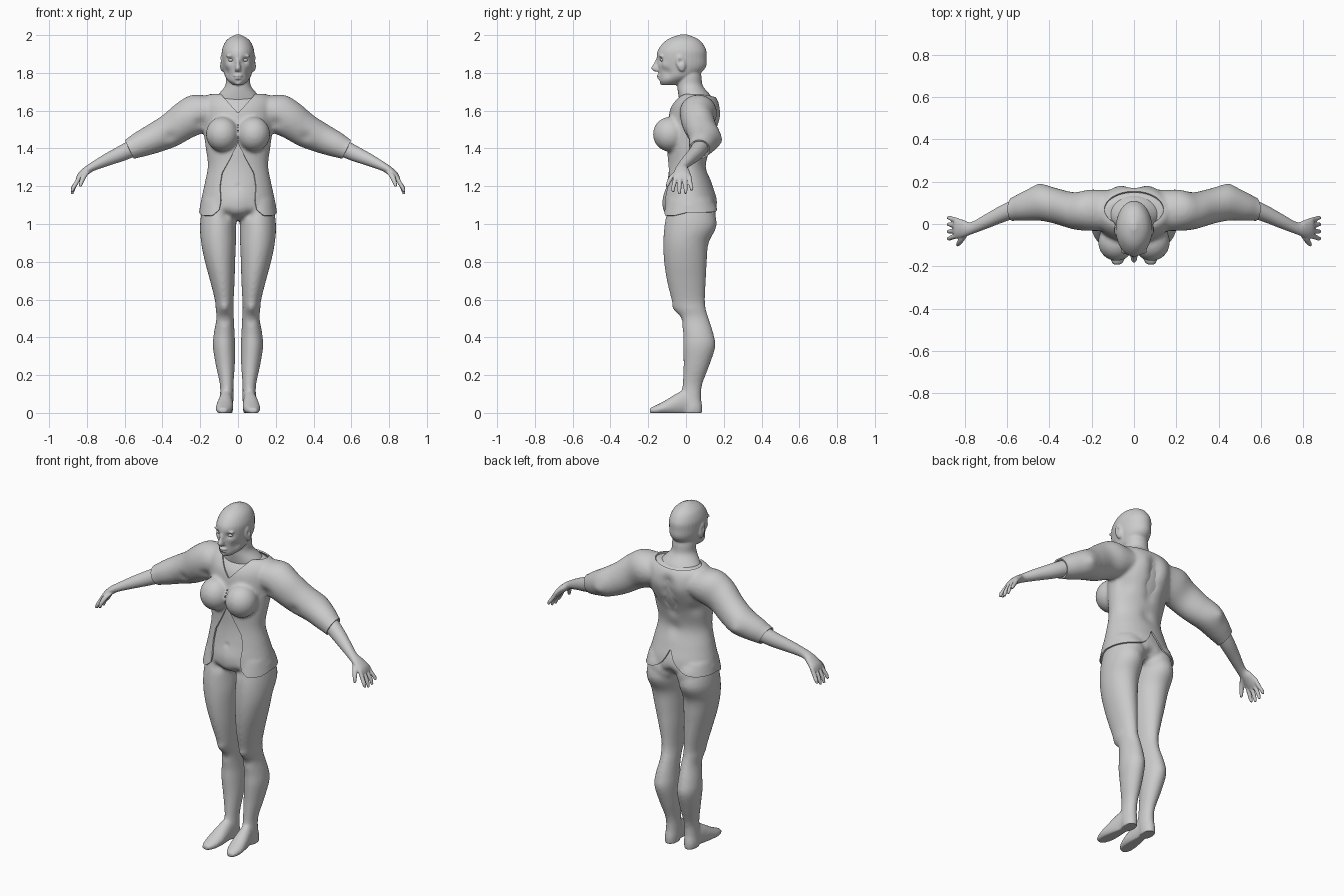
import bpy, bmesh, math
from mathutils import Vector, Matrix

X, Y, Z = Vector((1, 0, 0)), Vector((0, 1, 0)), Vector((0, 0, 1))
ARM_UP, FINGER_UP = Vector((.43, 0, .9)), Vector((.95, 0, .3))


def loft(bm, stations, a=X, b=Y, s=1, grow=0, n=32, steps=5):
    """Closed smooth tube through (x, y, z, radius_a, radius_b) stations."""
    pts = [stations[0]] + list(stations) + [stations[-1]]
    rows = []
    for i in range(1, len(pts) - 2):
        last = i == len(pts) - 3
        for k in range(steps + (1 if last else 0)):
            t = k / steps
            rows.append([.5 * (2 * q + (r - p) * t + (2 * p - 5 * q + 4 * r - w) * t * t
                               + (3 * q - p - 3 * r + w) * t ** 3)
                         for p, q, r, w in zip(*pts[i - 1:i + 3])])
    rings = []
    for x, y, z, ra, rb in rows:
        ring = []
        for j in range(n):
            u = 2 * math.pi * j / n
            p = Vector((x, y, z)) + a * (ra + grow) * math.cos(u) + b * (rb + grow) * math.sin(u)
            ring.append(bm.verts.new((p.x * s, p.y, p.z + grow * .7)))
        rings.append(ring)
    for r0, r1 in zip(rings, rings[1:]):
        for j in range(n):
            bm.faces.new((r0[j], r0[(j + 1) % n], r1[(j + 1) % n], r1[j]))
    bm.faces.new(rings[0])
    bm.faces.new(rings[-1])


def ball(bm, c, r, s=1, grow=0, tilt=0):
    m = (Matrix.Translation((c[0] * s, c[1], c[2])) @ Matrix.Rotation(tilt, 4, 'X')
         @ Matrix.Diagonal((r[0] + grow, r[1] + grow, r[2] + grow, 1)))
    bmesh.ops.create_uvsphere(bm, u_segments=32, v_segments=20, radius=1, matrix=m)


def bake(ob):
    dg = bpy.context.evaluated_depsgraph_get()
    me = bpy.data.meshes.new_from_object(ob.evaluated_get(dg))
    ob.modifiers.clear()
    ob.data = me
    me.shade_smooth()


def blend(name, bm, voxel, smooth):
    """Fuse overlapping parts into one smooth skin."""
    bmesh.ops.recalc_face_normals(bm, faces=bm.faces)
    me = bpy.data.meshes.new(name)
    bm.to_mesh(me)
    bm.free()
    ob = bpy.data.objects.new(name, me)
    bpy.context.collection.objects.link(ob)
    if voxel:
        m = ob.modifiers.new("fuse", 'REMESH')
        m.mode, m.voxel_size = 'VOXEL', voxel
        m = ob.modifiers.new("relax", 'SMOOTH')
        m.factor, m.iterations = .5, smooth
    bake(ob)
    return ob


def sculpt(ob, strokes):
    """Soft mirrored pushes: (centre, radius, direction)."""
    full = []
    for c, r, d in strokes:
        for s in ((1,) if c[0] == 0 else (1, -1)):
            full.append((Vector((c[0] * s, c[1], c[2])), r, Vector((d[0] * s, d[1], d[2]))))
    for v in ob.data.vertices:
        p = v.co.copy()
        for c, r, d in full:
            q = (p - c).length_squared / (r * r)
            if q < 7:
                v.co += d * math.exp(-q)
        v.co.z = max(0, v.co.z)


def trim(ob, keep):
    """Cut the surface cleanly along keep(p) = 0 and drop the negative side."""
    bm = bmesh.new()
    bm.from_mesh(ob.data)
    val = {v: keep(v.co) + 1e-7 for v in bm.verts}
    for e in list(bm.edges):
        a, b = e.verts
        if val[a] * val[b] < 0:
            val[bmesh.utils.edge_split(e, a, val[a] / (val[a] - val[b]))[1]] = 0
    for f in list(bm.faces):
        cut = [v for v in f.verts if val[v] == 0]
        if len(cut) == 2:
            bmesh.utils.face_split(f, cut[0], cut[1])
    bmesh.ops.delete(bm, geom=[f for f in bm.faces if sum(val[v] for v in f.verts) < 0],
                     context='FACES')
    bm.to_mesh(ob.data)
    bm.free()


TORSO = [(0, .02, 1.02, .09, .06), (0, .02, 1.06, .185, .13), (0, .018, 1.12, .183, .135),
         (0, .012, 1.2, .166, .115), (0, .005, 1.3, .148, .094), (0, .015, 1.4, .16, .103),
         (0, .035, 1.5, .173, .12), (0, .048, 1.6, .18, .12), (0, .055, 1.65, .175, .1),
         (0, .055, 1.68, .14, .07)]
LEG = [(.095, .02, 1.12, .088, .11), (.105, .025, 1, .096, .138), (.103, 0, .9, .092, .12),
       (.095, -.003, .8, .08, .113), (.083, .002, .7, .065, .103), (.073, .012, .6, .05, .088),
       (.071, .025, .55, .047, .08), (.068, .045, .5, .046, .075), (.073, .065, .42, .055, .08),
       (.074, .07, .35, .059, .085), (.067, .055, .25, .05, .068), (.06, .034, .15, .036, .052),
       (.06, .028, .08, .036, .052), (.063, .035, .03, .037, .052), (.063, .035, -.01, .034, .048)]
FOOT = [(.062, .06, .035, .03, .04), (.063, 0, .055, .035, .065), (.067, -.05, .045, .041, .058),
        (.072, -.11, .028, .046, .038), (.077, -.16, .016, .038, .024), (.08, -.192, .012, .022, .014)]
SLEEVE = [(.1, .06, 1.605, .08, .09), (.2, .065, 1.588, .105, .098), (.28, .062, 1.55, .1, .088),
          (.36, .082, 1.495, .09, .085), (.44, .1, 1.455, .08, .085), (.52, .085, 1.42, .068, .07),
          (.575, .07, 1.395, .056, .056), (.64, .05, 1.37, .05, .05)]


def trunk(bm, grow):
    loft(bm, TORSO, grow=grow)
    for s in (1, -1):
        loft(bm, LEG, s=s, grow=grow)
        ball(bm, (.083, -.085, 1.475), (.075, .078, .08), s, grow)
        ball(bm, (.09, .075, 1.05), (.085, .083, .09), s, grow)


# Body with legs and feet
bm = bmesh.new()
trunk(bm, 0)
for s in (1, -1):
    loft(bm, FOOT, X, Z, s)
body = blend("body", bm, .009, 5)
sculpt(body, [((.07, -.055, .555), .03, (0, -.012, 0)), ((.07, -.02, .49), .03, (0, .006, 0)),
              ((0, -.11, 1.2), .012, (0, .008, 0)), ((0, .16, 1.05), .03, (0, -.02, 0)),
              ((.06, -.1, 1.05), .03, (0, .012, 0)), ((0, -.11, 1.13), .06, (0, -.008, 0))])

# Open jacket: inflated trunk plus sleeves, then trimmed
bm = bmesh.new()
trunk(bm, .012)
for s in (1, -1):
    loft(bm, SLEEVE, ARM_UP, Y, s)
jacket = blend("jacket", bm, .01, 5)
sculpt(jacket, [((0, .16, z), .035, (0, -.02, 0)) for z in (1.4, 1.47, 1.54, 1.6)] +
       [((.085, .165, 1.57), .06, (0, .012, 0)), ((.15, .12, 1.44), .04, (-.008, -.008, 0)),
        ((.36, .0, 1.46), .03, (0, .008, 0)), ((.45, .18, 1.44), .03, (0, .008, 0)),
        ((.2, -.03, 1.53), .03, (0, .01, 0)), ((0, .12, 1.3), .04, (0, -.01, 0))])
OPENING = [(1.0, .2), (1.05, .13), (1.075, .1), (1.12, .091), (1.2, .096), (1.27, .085),
           (1.34, .045), (1.42, .003), (1.6, .003)]


def jacket_keep(p):
    x, y, z = abs(p.x), p.y, p.z
    hem = 1.06 if y > 0 else 1.06 - .015 * min(1, -y / .06)
    vals = [.43 * (z - 1.395) - .9 * (x - .575),
            z - hem - (.14 * math.exp(-x / .045) if y > 0 else 0)]
    if y < 0:
        for (z0, w0), (z1, w1) in zip(OPENING, OPENING[1:]):
            if z0 <= z < z1:
                vals.append(x - w0 - (w1 - w0) * (z - z0) / (z1 - z0))
    if y < .05 and z > 1.59:
        vals.append(x - .9 * (z - 1.59) - .003)
    if z > 1.62:
        vals.append(.1 * (math.hypot(x / .14, (y - .07) / .085) - 1))
    return min(vals)


trim(jacket, jacket_keep)
m = jacket.modifiers.new("cloth", 'SOLIDIFY')
m.thickness, m.offset = .008, -1
bake(jacket)
jacket.data.set_sharp_from_angle(angle=math.radians(50))

# Head and neck
bm = bmesh.new()
loft(bm, [(0, .06, 1.63, .15, .09), (0, .045, 1.68, .11, .085), (0, .022, 1.73, .069, .068),
          (0, .018, 1.78, .064, .064), (0, .015, 1.83, .06, .06)])
loft(bm, [(0, -.088, 1.736, .026, .038), (0, -.07, 1.755, .05, .072), (0, -.045, 1.78, .068, .098),
          (0, -.028, 1.81, .076, .118), (0, -.021, 1.84, .082, .129), (0, -.023, 1.88, .086, .132),
          (0, -.021, 1.92, .085, .128), (0, -.017, 1.96, .07, .102), (0, -.015, 1.985, .046, .068),
          (0, -.012, 2.003, .012, .018)])
loft(bm, [(0, -.142, 1.88, .008, .014), (0, -.15, 1.85, .01, .02), (0, -.155, 1.825, .016, .029),
          (0, -.15, 1.808, .015, .02)])
ball(bm, (0, -.142, 1.785), (.025, .014, .007))
ball(bm, (0, -.139, 1.771), (.021, .014, .007))
for s in (1, -1):
    ball(bm, (.036, -.129, 1.889), (.027, .016, .008), s)
    ball(bm, (.085, -.028, 1.853), (.011, .024, .046), s, tilt=.2)
head = blend("head", bm, .0055, 2)
sculpt(head, [((.036, -.14, 1.868), .016, (0, .014, 0)), ((.055, -.1, 1.8), .025, (-.004, .008, 0)),
              ((.096, -.03, 1.86), .013, (-.01, 0, 0)), ((0, -.14, 1.757), .012, (0, .006, 0)),
              ((.055, -.11, 1.84), .02, (.003, -.005, 0)), ((0, -.125, 1.742), .018, (0, -.006, 0))])

# Eyes
for s, side in ((1, "left"), (-1, "right")):
    bm = bmesh.new()
    ball(bm, (.036, -.124, 1.868), (.017, .013, .009), s)
    blend(side + "_eye", bm, 0, 0)

# Forearms and hands
for s, side in ((1, "left"), (-1, "right")):
    bm = bmesh.new()
    loft(bm, [(.45, .095, 1.45, .055, .055), (.55, .075, 1.405, .046, .046),
              (.62, .05, 1.372, .041, .042), (.7, .012, 1.337, .032, .035),
              (.77, -.02, 1.303, .023, .029), (.805, -.022, 1.28, .022, .04),
              (.838, -.02, 1.25, .02, .048), (.853, -.02, 1.228, .013, .044)], ARM_UP, Y, s)
    for y0, y1, drop in ((-.056, -.068, .012), (-.032, -.035, 0), (-.007, -.002, .003), (.017, .029, .02)):
        loft(bm, [(.835, y0, 1.255, .012, .012), (.858, (y0 + y1) / 2, 1.215, .0115, .0115),
                  (.872, y1, 1.185 + drop * .5, .0105, .0105), (.88, y1, 1.158 + drop, .007, .007)],
             FINGER_UP, Y, s, n=12)
    loft(bm, [(.795, -.035, 1.285, .018, .018), (.815, -.07, 1.255, .015, .015),
              (.828, -.09, 1.225, .012, .012), (.836, -.1, 1.198, .007, .007)], FINGER_UP, Y, s, n=12)
    blend(side + "_forearm_and_hand", bm, .004, 2)
